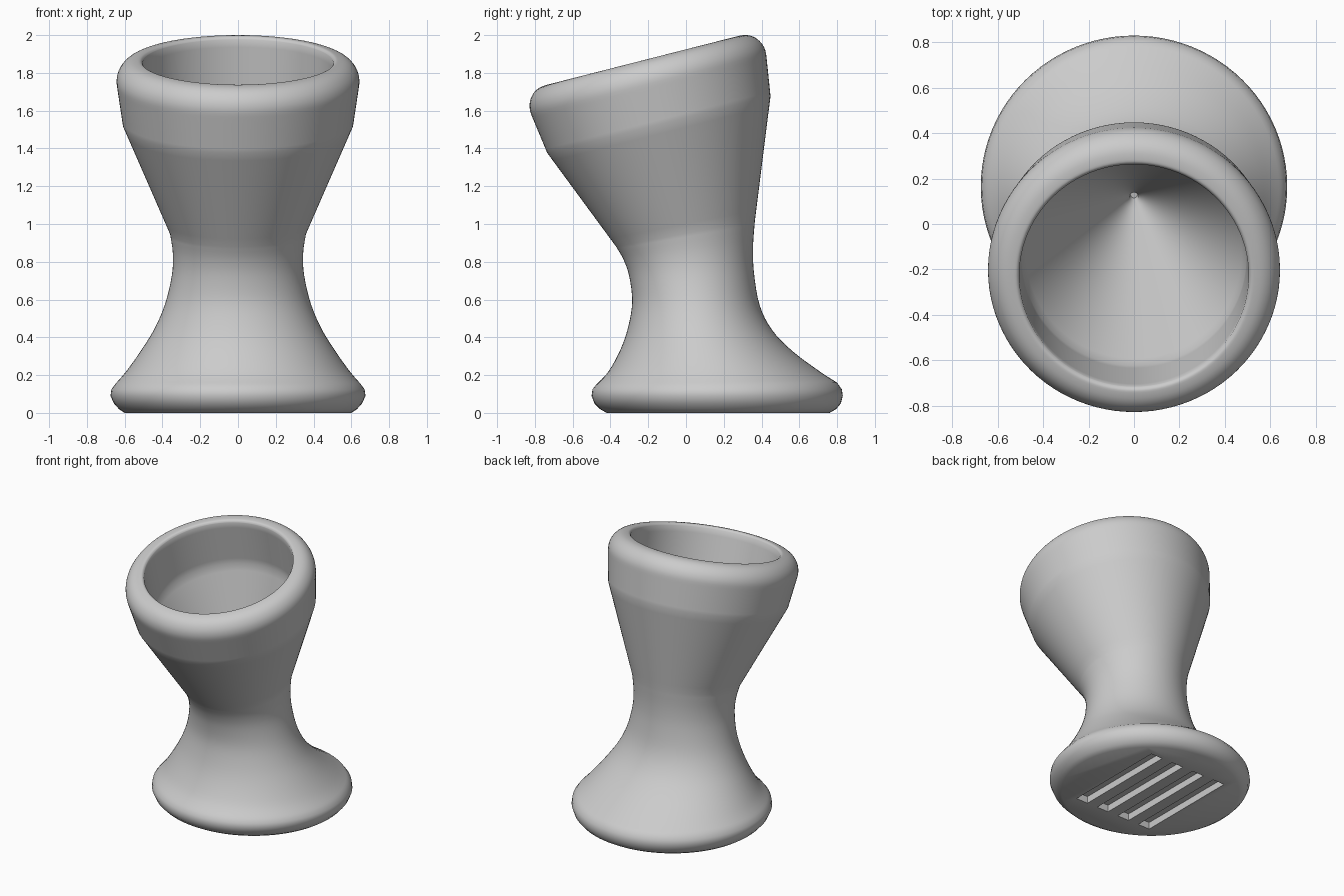
import bpy
import bmesh
from math import sin, cos, pi, radians
from mathutils import Vector

default_cube = bpy.data.objects.get("Cube")
if default_cube:
    bpy.data.objects.remove(default_cube, do_unlink=True)

SIDES = 96
TILT = radians(14.3)
MOUTH = Vector((0, -0.23, 1.866))
NORMAL = Vector((0, -sin(TILT), cos(TILT)))


def make_material(name, value):
    material = bpy.data.materials.new(name)
    material.use_nodes = True
    colour = (value, value, value, 1)
    material.diffuse_color = colour
    material.node_tree.nodes["Principled BSDF"].inputs["Base Color"].default_value = colour
    return material


def tilted(radius, height):
    """Circular section parallel to the mouth, as (front y, z, back y, z, half width)."""
    centre = MOUTH + NORMAL * height
    dy, dz = radius * cos(TILT), radius * sin(TILT)
    return (centre.y - dy, centre.z - dz, centre.y + dy, centre.z + dz, radius)


def straight(first, last, steps):
    """Sections between two others, both ends included."""
    return [tuple(a + (b - a) * i / steps for a, b in zip(first, last))
            for i in range(steps + 1)]


def smooth(keys, steps):
    """Curved run of sections through the key sections."""
    result = []
    for i in range(len(keys) - 1):
        before, after = keys[max(i - 1, 0)], keys[min(i + 2, len(keys) - 1)]
        for s in range(steps):
            t = s / steps
            result.append(tuple(
                b + t / 2 * (c - a + t * (2 * a - 5 * b + 4 * c - d + t * (3 * (b - c) + d - a)))
                for a, b, c, d in zip(before, keys[i], keys[i + 1], after)))
    return result + [keys[-1]]


def loft(name, sections, material):
    bm = bmesh.new()
    rings = []
    for front_y, front_z, back_y, back_z, half_width in sections:
        ring = []
        for i in range(SIDES):
            a = 2 * pi * i / SIDES
            t = (1 + sin(a)) / 2
            ring.append(bm.verts.new((half_width * cos(a),
                                      front_y + (back_y - front_y) * t,
                                      front_z + (back_z - front_z) * t)))
        rings.append(ring)
    for low, high in zip(rings, rings[1:]):
        for i in range(SIDES):
            j = (i + 1) % SIDES
            bm.faces.new((low[i], low[j], high[j], high[i]))
    bm.faces.new(rings[0])
    bm.faces.new(rings[-1])
    bmesh.ops.recalc_face_normals(bm, faces=bm.faces)
    mesh = bpy.data.meshes.new(name)
    bm.to_mesh(mesh)
    bm.free()
    mesh.materials.append(material)
    obj = bpy.data.objects.new(name, mesh)
    bpy.context.collection.objects.link(obj)
    return obj


# Foot and waist
foot = [(-.42, 0, .76, 0, .6), (-.455, .02, .795, .02, .63), (-.485, .05, .82, .05, .657),
        (-.5, .09, .83, .09, .675), (-.495, .125, .825, .125, .67)]
waist = [(-.475, .15, .8, .16, .648), (-.41, .22, .7, .225, .59), (-.345, .34, .56, .33, .51),
         (-.305, .46, .455, .44, .44), (-.285, .59, .39, .57, .385), (-.3, .72, .36, .74, .35),
         (-.33, .81, .355, .88, .345), (-.37, .88, .365, 1.02, .36)]

# Bowl wall, band and rounded rim
band_low = tilted(.61, -.35)
band_top = tilted(.638, -.16)
bowl = straight(waist[-1], band_low, 12)[1:]
band = straight(band_low, band_top, 8)[1:]
rim = smooth([tilted(r, h) for r, h in
              [(.638, -.16), (.643, -.11), (.632, -.065), (.605, -.028),
               (.57, -.007), (.53, 0), (.514, -.003), (.505, -.014)]], 3)[1:]

# Hollow: short wall, cone and small rounded tip
wall_end = tilted(.495, -.35)
tip = (.13, .45, .13, .45, 0)
wall = straight(tilted(.505, -.014), wall_end, 8)[1:]
cone = straight(wall_end, tip, 24)[1:-1]
cone.append((.115, .45, .145, .457, .015))

gray = make_material("plain gray", 0.6)
cup = loft("tilted_cup", foot + smooth(waist, 4) + bowl + band + rim + wall + cone, gray)

# Four grooves under the foot
bm = bmesh.new()
for i in range(4):
    made = bmesh.ops.create_cube(bm, size=1)["verts"]
    bmesh.ops.scale(bm, vec=(.095, .78, .1), verts=made)
    bmesh.ops.translate(bm, vec=((i - 1.5) * .18, .17, 0), verts=made)
groove_mesh = bpy.data.meshes.new("groove_cutter")
bm.to_mesh(groove_mesh)
bm.free()
groove_mesh.materials.append(gray)
cutter = bpy.data.objects.new("groove_cutter", groove_mesh)
bpy.context.collection.objects.link(cutter)
cutter.hide_render = True

bpy.ops.object.select_all(action="DESELECT")
bpy.context.view_layer.objects.active = cup
cup.select_set(True)
cut = cup.modifiers.new("foot_grooves", "BOOLEAN")
cut.operation = "DIFFERENCE"
cut.solver = "EXACT"
cut.object = cutter
bpy.ops.object.modifier_apply(modifier=cut.name)
bpy.data.objects.remove(cutter, do_unlink=True)
bpy.ops.object.shade_smooth_by_angle(angle=radians(35))
